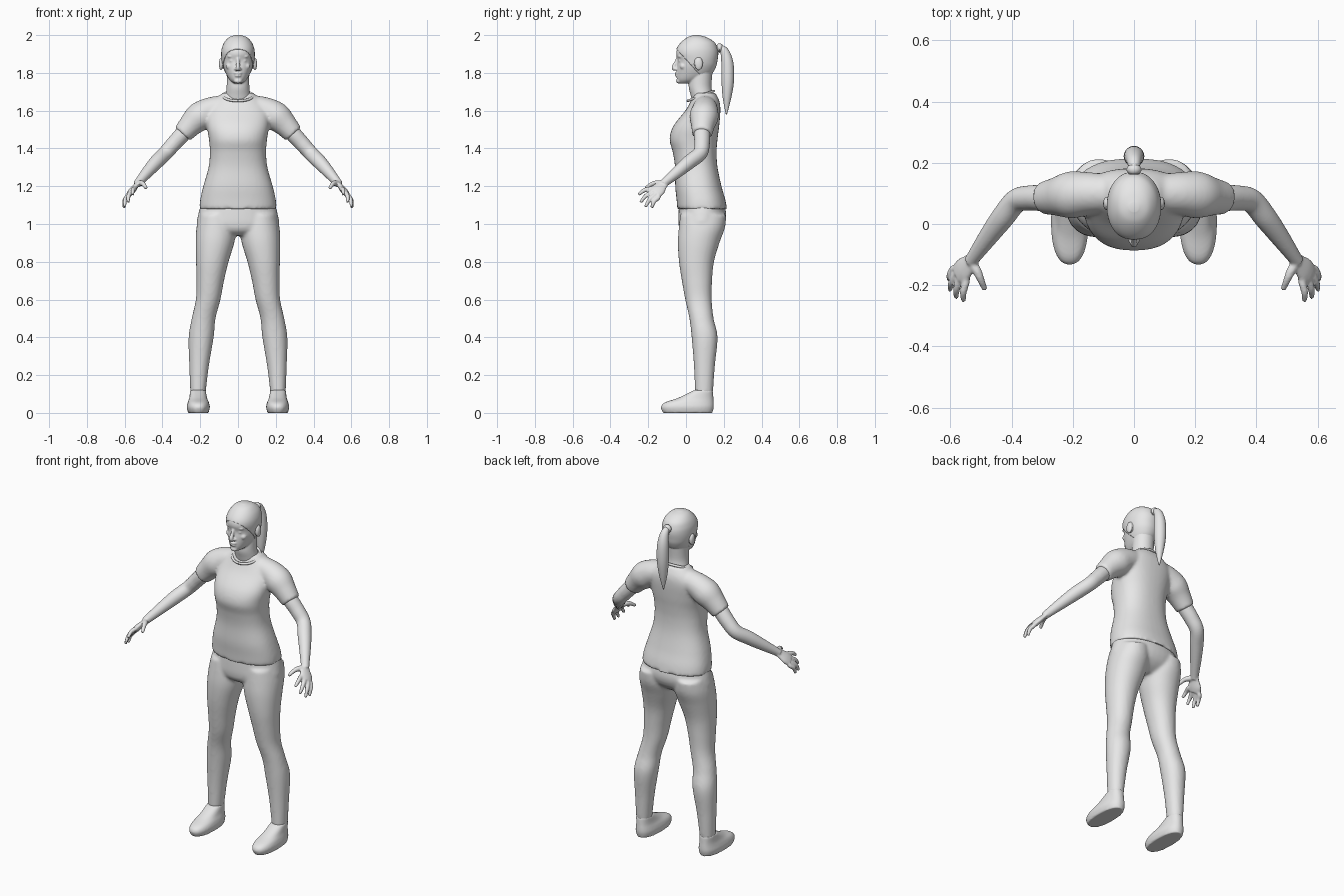
import bpy, bmesh, math
from mathutils import Vector, Matrix

grey = bpy.data.materials.new("plain grey")
grey.diffuse_color = (0.8, 0.8, 0.8, 1)


def spline(rows, k=6):
    """Catmull-Rom interpolation of equal-length tuples."""
    out = []
    for i in range(len(rows) - 1):
        a, b, c, d = (rows[max(i - 1, 0)], rows[i], rows[i + 1], rows[min(i + 2, len(rows) - 1)])
        for j in range(k):
            t = j / k
            out.append(tuple(0.5 * (2 * q + (r - p) * t + (2 * p - 5 * q + 4 * r - s) * t * t
                                    + (3 * q - p - 3 * r + s) * t ** 3)
                             for p, q, r, s in zip(a, b, c, d)))
    return out + [tuple(rows[-1])]


def skin(bm, rings):
    """Closed surface through successive rings of points."""
    vs = [[bm.verts.new(p) for p in ring] for ring in rings]
    n = len(vs[0])
    for a, b in zip(vs, vs[1:]):
        for i in range(n):
            bm.faces.new((a[i], a[(i + 1) % n], b[(i + 1) % n], b[i]))
    bm.faces.new(vs[0][::-1])
    bm.faces.new(vs[-1])


def power(v, p):
    return math.copysign(abs(v) ** p, v)


def loft(bm, rows, p=1.0, n=40):
    """Horizontal sections: (z, centre x, half width, front y, back y)."""
    rings = []
    for z, cx, hw, yf, yb in spline(rows):
        rings.append([(cx + hw * power(math.cos(a), p),
                       (yf + yb) / 2 + (yb - yf) / 2 * power(math.sin(a), p), z)
                      for a in (2 * math.pi * i / n for i in range(n))])
    skin(bm, rings)


def tube(bm, rows, side=(0, 1, 0), flat=1.0, n=24, k=6):
    """Sections (x, y, z, radius) swept along a path."""
    pts = spline(rows, k)
    rings = []
    for i, row in enumerate(pts):
        c = Vector(row[:3])
        t = (Vector(pts[min(i + 1, len(pts) - 1)][:3]) - Vector(pts[max(i - 1, 0)][:3])).normalized()
        u = Vector(side)
        u = (u - t * u.dot(t)).normalized()
        v = t.cross(u)
        rings.append([c + row[3] * (u * math.cos(a) + v * flat * math.sin(a))
                      for a in (2 * math.pi * j / n for j in range(n))])
    skin(bm, rings)


def ball(bm, centre, radii):
    m = Matrix.Translation(centre) @ Matrix.Diagonal((*radii, 1))
    bmesh.ops.create_uvsphere(bm, u_segments=20, v_segments=12, radius=1, matrix=m)


def mirror(bm):
    """Copy everything so far to the other side."""
    res = bmesh.ops.duplicate(bm, geom=bm.verts[:] + bm.edges[:] + bm.faces[:])
    for e in res["geom"]:
        if isinstance(e, bmesh.types.BMVert):
            e.co.x *= -1


def finish(name, bm, voxel=0, smooth=4):
    bmesh.ops.recalc_face_normals(bm, faces=bm.faces[:])
    me = bpy.data.meshes.new(name)
    bm.to_mesh(me)
    bm.free()
    me.materials.append(grey)
    for poly in me.polygons:
        poly.use_smooth = True
    ob = bpy.data.objects.new(name, me)
    bpy.context.collection.objects.link(ob)
    if voxel:
        r = ob.modifiers.new("blend", 'REMESH')
        r.mode = 'VOXEL'
        r.voxel_size = voxel
        r.use_smooth_shade = True
        s = ob.modifiers.new("soften", 'SMOOTH')
        s.factor = 0.5
        s.iterations = smooth
    return ob


# shirt: sleeves, then torso
bm = bmesh.new()
tube(bm, [(.08, .1, 1.62, .062), (.15, .1, 1.6, .07), (.205, .095, 1.567, .077),
          (.25, .09, 1.525, .064), (.295, .085, 1.475, .053)])
mirror(bm)
loft(bm, [(1.08, 0, .205, -.046, .217), (1.13, 0, .2, -.05, .208), (1.2, 0, .184, -.057, .188),
          (1.3, 0, .156, -.058, .167), (1.38, 0, .149, -.07, .162), (1.45, 0, .154, -.087, .167),
          (1.52, 0, .165, -.066, .176), (1.6, 0, .165, -.004, .182), (1.65, 0, .13, .025, .177),
          (1.695, 0, .08, .045, .155)], p=.85)
finish("shirt", bm, .009, 6)

# collar band
bm = bmesh.new()
tube(bm, [(.08 * math.sin(a), .078 - .068 * math.cos(a), 1.678 - .026 * math.cos(a), .007)
          for a in (2 * math.pi * i / 24 for i in range(25))], side=(0, 0, 1), n=10, k=2)
finish("collar", bm)

# trousers: legs, then hips
bm = bmesh.new()
loft(bm, [(1.05, .115, .09, -.03, .213), (.98, .115, .105, -.038, .206), (.9, .122, .102, -.043, .177),
          (.8, .136, .086, -.037, .148), (.7, .147, .073, -.022, .138), (.6, .158, .065, -.004, .136),
          (.5, .182, .063, .018, .146), (.4, .195, .066, .03, .167), (.25, .206, .052, .042, .153),
          (.1, .212, .04, .048, .142)], p=.95)
mirror(bm)
loft(bm, [(1.12, 0, .192, -.036, .2), (1.05, 0, .211, -.04, .213), (1.0, 0, .217, -.04, .2),
          (.965, 0, .19, -.03, .17), (.94, 0, .12, .0, .13)], p=.95)
finish("trousers", bm, .009, 5)

# shoes
bm = bmesh.new()
loft(bm, [(0, .21, .054, -.122, .14), (.03, .21, .061, -.133, .147), (.055, .21, .056, -.112, .147),
          (.08, .211, .047, -.04, .145), (.12, .212, .041, .042, .143)], p=.85)
mirror(bm)
finish("shoes", bm, .006, 4)

# arms with hands
bm = bmesh.new()
tube(bm, [(.24, .09, 1.535, .04), (.29, .085, 1.48, .043), (.34, .085, 1.425, .041),
          (.385, .075, 1.375, .039), (.43, .02, 1.33, .038), (.475, -.04, 1.28, .032),
          (.525, -.11, 1.222, .023), (.535, -.122, 1.21, .022)])
across = (.04, .045, -.045)
tube(bm, [(.52, -.105, 1.227, .022), (.54, -.13, 1.203, .032), (.558, -.15, 1.18, .041),
          (.572, -.168, 1.162, .039)], side=across, flat=.42)
fingers = [((.548, -.185, 1.187), (.557, -.251, 1.155)), ((.568, -.178, 1.168), (.581, -.24, 1.115)),
           ((.582, -.165, 1.153), (.601, -.215, 1.09)), ((.590, -.147, 1.14), (.603, -.182, 1.086))]
for base, tip in fingers:
    b, t = Vector(base), Vector(tip)
    back = b + (Vector((.555, -.145, 1.185)) - b) * .5
    mid = (b + t) / 2 + Vector((.005, -.004, .007))
    tube(bm, [(*back, .011), (*b, .0125), (*mid, .0115), (*t, .008)], side=across, n=14)
# thumb
tube(bm, [(.535, -.12, 1.212, .016), (.515, -.15, 1.216, .0155), (.502, -.178, 1.212, .0125),
          (.487, -.214, 1.19, .009)], side=(0, 0, 1), n=14)
mirror(bm)
finish("arms", bm, .005, 3)

# head: paired features, then skull, neck and face
head_rows = [(1.745, 0, .022, -.035, .03), (1.762, 0, .043, -.047, .085), (1.79, 0, .061, -.05, .132),
             (1.83, 0, .077, -.048, .156), (1.865, 0, .084, -.044, .164), (1.9, 0, .086, -.052, .168),
             (1.93, 0, .082, -.045, .163), (1.96, 0, .069, -.022, .147), (1.985, 0, .045, .01, .108),
             (1.997, 0, .012, .043, .066)]
bm = bmesh.new()
ball(bm, (.09, .067, 1.847), (.011, .022, .034))
ball(bm, (.032, -.028, 1.864), (.014, .012, .008))
ball(bm, (.032, -.031, 1.887), (.024, .012, .007))
ball(bm, (.045, -.015, 1.835), (.02, .018, .018))
ball(bm, (.011, -.052, 1.82), (.009, .011, .007))
mirror(bm)
loft(bm, head_rows, p=.95)
loft(bm, [(1.62, 0, .075, .04, .15), (1.68, 0, .066, .025, .142), (1.73, 0, .06, .014, .135),
          (1.8, 0, .06, .02, .14)])
tube(bm, [(0, -.042, 1.88, .008), (0, -.054, 1.855, .009), (0, -.065, 1.828, .012),
          (0, -.056, 1.815, .009)], side=(1, 0, 0), n=14)
ball(bm, (0, -.048, 1.798), (.022, .013, .0055))
ball(bm, (0, -.047, 1.785), (.019, .013, .006))
ball(bm, (0, -.038, 1.757), (.022, .015, .013))
finish("head", bm, .0045, 3)

# hair cap trimmed along a sloping hairline
bm = bmesh.new()
loft(bm, [(z + .003, cx, hw + .003, yf - .003, yb + .003) for z, cx, hw, yf, yb in head_rows], p=.95)
bmesh.ops.bisect_plane(bm, geom=bm.verts[:] + bm.edges[:] + bm.faces[:],
                       plane_co=(0, -.05, 1.925), plane_no=(0, 1.1, 1), clear_inner=True)
hair = finish("hair_cap", bm)
shell = hair.modifiers.new("thickness", 'SOLIDIFY')
shell.thickness = .005

# ponytail and hair tie
bm = bmesh.new()
tube(bm, [(0, .145, 1.922, .02), (0, .18, 1.93, .018), (0, .205, 1.91, .024), (0, .219, 1.85, .032),
          (0, .221, 1.76, .033), (0, .217, 1.67, .023), (0, .214, 1.58, .003)], side=(1, 0, 0))
finish("ponytail", bm)
bm = bmesh.new()
tube(bm, [(0, .168, 1.929, .02), (0, .178, 1.931, .025), (0, .188, 1.929, .02)], side=(1, 0, 0))
finish("hair_tie", bm)
